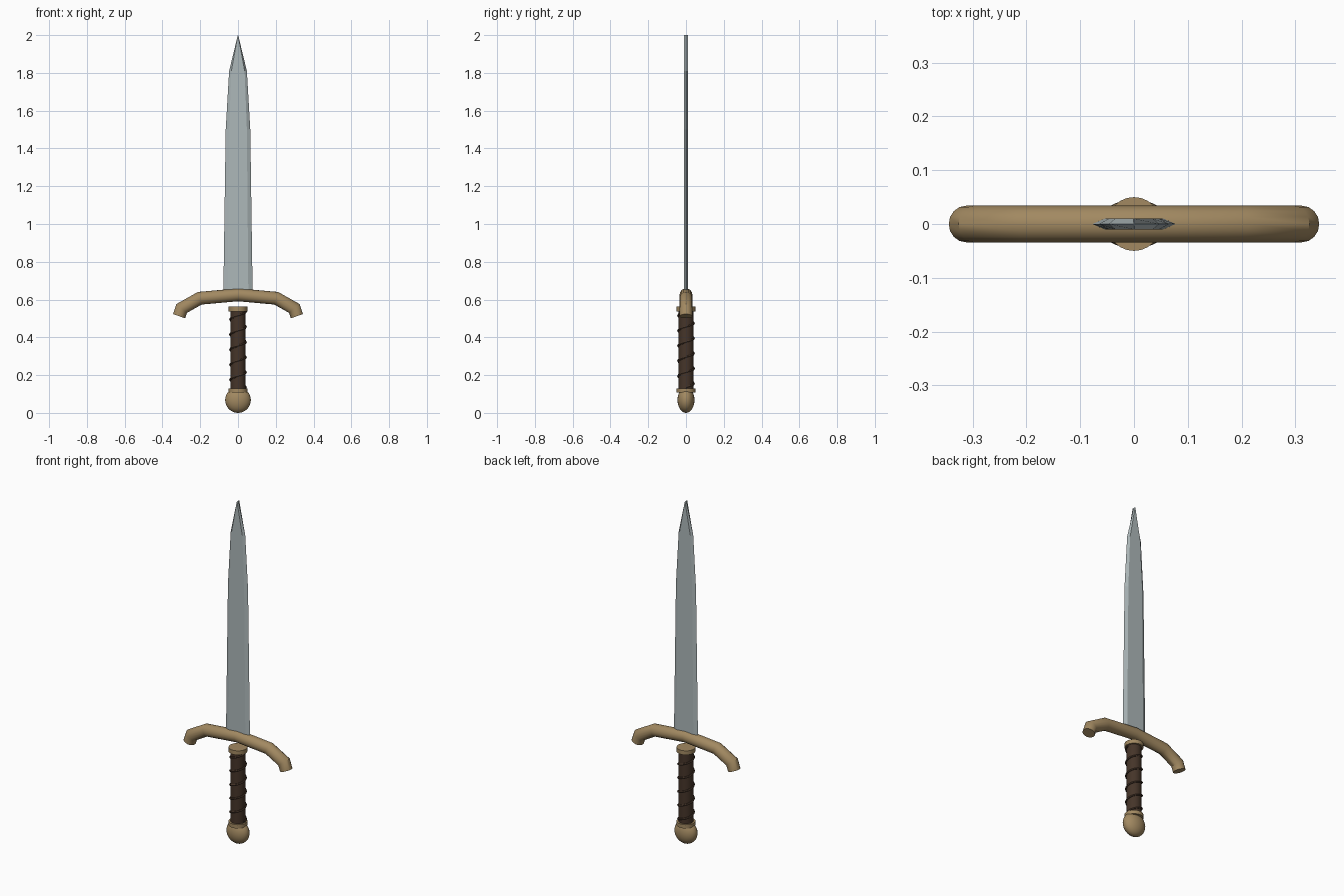
import bpy, bmesh
from math import pi, sin, cos, radians
from mathutils import Vector

if "Cube" in bpy.data.objects:
    bpy.data.objects.remove(bpy.data.objects["Cube"])


def material(name, color):
    m = bpy.data.materials.new(name)
    m.diffuse_color = (*color, 1)
    m.use_nodes = True
    m.node_tree.nodes["Principled BSDF"].inputs["Base Color"].default_value = m.diffuse_color
    return m


steel = material("steel", (0.42, 0.48, 0.49))
brass = material("brass", (0.36, 0.25, 0.12))
leather = material("leather", (0.06, 0.035, 0.022))


def finish(ob, mat, smooth=True):
    ob.data.materials.append(mat)
    if smooth:
        bpy.ops.object.select_all(action='DESELECT')
        ob.select_set(True)
        bpy.context.view_layer.objects.active = ob
        bpy.ops.object.shade_smooth_by_angle(angle=radians(35))


def loft(name, rings, mat, smooth=True):
    """Skin a list of equal-length vertex rings and cap both ends."""
    bm = bmesh.new()
    rows = [[bm.verts.new(p) for p in ring] for ring in rings]
    n = len(rows[0])
    for a, b in zip(rows, rows[1:]):
        for i in range(n):
            j = (i + 1) % n
            bm.faces.new((a[i], a[j], b[j], b[i]))
    bm.faces.new(rows[0][::-1])
    bm.faces.new(rows[-1])
    bmesh.ops.recalc_face_normals(bm, faces=bm.faces)
    me = bpy.data.meshes.new(name)
    bm.to_mesh(me)
    bm.free()
    ob = bpy.data.objects.new(name, me)
    bpy.context.collection.objects.link(ob)
    finish(ob, mat, smooth)
    return ob


def tube(name, path, radius, sides, mat):
    """Round tube along a path, mitred at each bend."""
    pts = [Vector(p) for p in path]
    rings = []
    for i, p in enumerate(pts):
        d0 = (p - pts[max(i - 1, 0)]).normalized()
        d1 = (pts[min(i + 1, len(pts) - 1)] - p).normalized()
        t = (d0 + d1).normalized()
        half = max(t.dot(d1), t.dot(d0))
        side = Vector((0, 1, 0))
        if abs(t.y) > 0.5 or name == "grip_wrap":
            side = Vector((p.x, p.y, 0)).normalized()
        up = t.cross(side).normalized()
        side = up.cross(t).normalized()
        rings.append([p + radius * (side * cos(2 * pi * k / sides)
                                    + up * sin(2 * pi * k / sides) / half)
                      for k in range(sides)])
    return loft(name, rings, mat)


def cylinder(name, radius, z0, z1, mat):
    bpy.ops.mesh.primitive_cylinder_add(vertices=24, radius=radius, depth=z1 - z0,
                                        location=(0, 0, (z0 + z1) / 2))
    ob = bpy.context.object
    ob.name = name
    finish(ob, mat)


# Blade: bevelled six-sided section tapering in width to a point
def blade_ring(z, w, f, t=0.01):
    return [(-w, 0, z), (-f, -t, z), (f, -t, z), (w, 0, z), (f, t, z), (-f, t, z)]


loft("blade", [blade_ring(0.60, 0.078, 0.055), blade_ring(1.50, 0.065, 0.047),
               blade_ring(1.81, 0.047, 0.035), blade_ring(2.0, 0.001, 0.0007)],
     steel, smooth=False)

# Crossguard: drooping bar, mirrored about the centre
half_guard = [(0.312, 0.512), (0.298, 0.553), (0.202, 0.607)]
guard = [(-x, 0, z) for x, z in half_guard] + [(0, 0, 0.625)] \
    + [(x, 0, z) for x, z in reversed(half_guard)]
tube("crossguard", guard, 0.034, 16, brass)

# Grip with collars
cylinder("grip", 0.04, 0.12, 0.55, leather)
cylinder("upper_collar", 0.05, 0.538, 0.562, brass)
cylinder("lower_collar", 0.05, 0.108, 0.13, brass)

# Spiral wrap around the grip
turns, steps = 5, 24
wrap = []
for i in range(turns * steps + 1):
    a = 2 * pi * i / steps
    wrap.append((0.041 * cos(a), 0.041 * sin(a), 0.135 + 0.4 * i / (turns * steps)))
tube("grip_wrap", wrap, 0.006, 6, leather)

# Pommel: sphere flattened front to back
bpy.ops.mesh.primitive_uv_sphere_add(segments=24, ring_count=16, radius=0.068,
                                     location=(0, 0, 0.068))
pommel = bpy.context.object
pommel.name = "pommel"
pommel.scale.y = 0.66
finish(pommel, brass)
